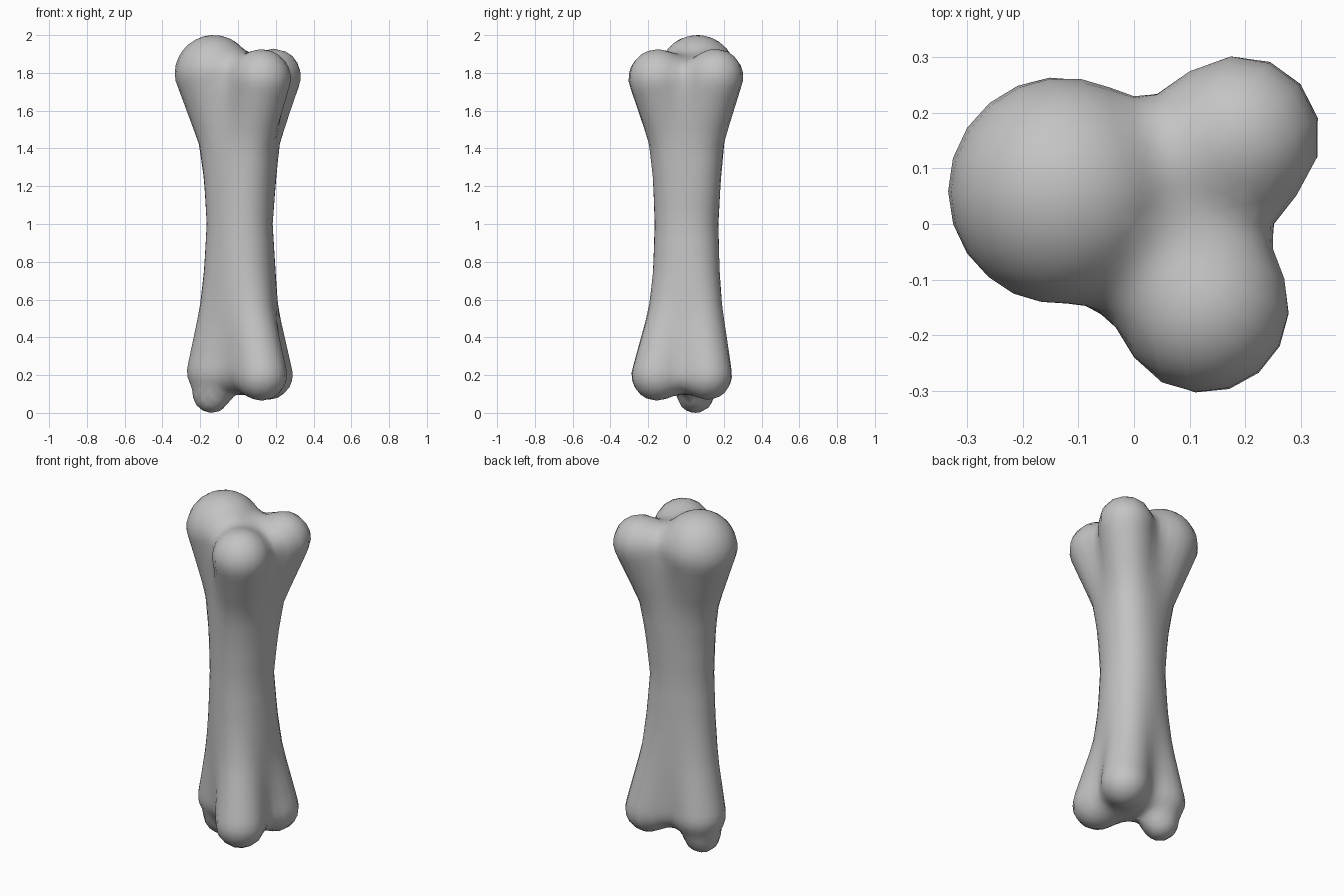
import bpy, bmesh, math
from mathutils import Vector

cube = bpy.data.objects.get("Cube")
if cube:
    bpy.data.objects.remove(cube, do_unlink=True)

# Rounded strands running the length of the bone: (x, y, z, radius)
STRANDS = [
    # large knuckle, right side
    [(-.13, .06, 1.795, .205), (-.075, .035, 1.45, .135), (-.058, .025, 1.24, .12),
     (-.05, .02, 1, .113), (-.058, .025, .75, .12), (-.08, .035, .53, .125),
     (-.13, .055, .22, .14), (-.14, .05, .10, .10)],
    # back left knuckle
    [(.188, .156, 1.78, .148), (.105, .085, 1.45, .115), (.08, .065, 1.24, .112),
     (.062, .052, 1, .11), (.08, .06, .75, .112), (.1, .08, .53, .115),
     (.16, .115, .2, .13)],
    # front left knuckle
    [(.125, -.15, 1.77, .155), (.075, -.085, 1.45, .112), (.055, -.06, 1.24, .108),
     (.045, -.052, 1, .104), (.055, -.06, .75, .107), (.075, -.085, .53, .113),
     (.125, -.155, .2, .135)],
    # inner core that fills the valleys
    [(.04, .02, 1.69, .15), (.01, 0, 1, .1), (.02, -.005, .25, .13)],
]
BLEND = 0.11
SIDES = 36
CAP_STEPS = 14
LOW, HIGH = 0.32, 1.68


def segments(strand):
    pts = [(Vector(p[:3]), p[3]) for p in strand]
    return [(a, b - a, (b - a).length_squared, ra, rb - ra)
            for (a, ra), (b, rb) in zip(pts, pts[1:])]


FIELDS = [segments(s) for s in STRANDS]


def strand_distance(p, segs):
    best = 9.0
    for a, ab, length2, ra, dr in segs:
        t = min(1.0, max(0.0, (p - a).dot(ab) / length2))
        best = min(best, (p - a - ab * t).length - ra - dr * t)
    return best


def bone_distance(p):
    """Smoothly blended distance to all strands."""
    d = 9.0
    for segs in FIELDS:
        e = strand_distance(p, segs)
        h = max(0.0, BLEND - abs(d - e))
        d = min(d, e) - h * h / (4 * BLEND)
    return d


def surface_point(z, tilt, turn):
    """Point where a ray from the axis leaves the bone."""
    origin = Vector((0, 0, z))
    ray = Vector((math.cos(tilt) * math.cos(turn),
                  math.cos(tilt) * math.sin(turn), math.sin(tilt)))
    near, far = 0.0, 0.6
    for _ in range(13):
        mid = (near + far) / 2
        if bone_distance(origin + ray * mid) < 0:
            near = mid
        else:
            far = mid
    return origin + ray * near


# Ring stations: lower cap, shaft, upper cap
quarter = math.pi / 2
stations = [(LOW, -quarter * (1 - i / CAP_STEPS)) for i in range(1, CAP_STEPS)]
stations += [(LOW + (HIGH - LOW) * i / 16, 0.0) for i in range(17)]
stations += [(HIGH, quarter * i / CAP_STEPS) for i in range(1, CAP_STEPS)]

bm = bmesh.new()
rings = [[bm.verts.new(surface_point(z, tilt, math.tau * i / SIDES))
          for i in range(SIDES)] for z, tilt in stations]
bottom = bm.verts.new(surface_point(LOW, -quarter, 0))
top = bm.verts.new(surface_point(HIGH, quarter, 0))
for i in range(SIDES):
    j = (i + 1) % SIDES
    for lower, upper in zip(rings, rings[1:]):
        bm.faces.new((lower[i], lower[j], upper[j], upper[i]))
    bm.faces.new((bottom, rings[0][j], rings[0][i]))
    bm.faces.new((top, rings[-1][i], rings[-1][j]))
for face in bm.faces:
    face.smooth = True

mesh = bpy.data.meshes.new("bone")
bm.to_mesh(mesh)
bm.free()
bone = bpy.data.objects.new("bone", mesh)
bpy.context.collection.objects.link(bone)

# Plain grey material
grey = bpy.data.materials.new("plain_grey")
grey.use_nodes = True
colour = (0.55, 0.55, 0.55, 1)
grey.diffuse_color = colour
for node in grey.node_tree.nodes:
    if node.type == "BSDF_PRINCIPLED":
        node.inputs["Base Color"].default_value = colour
mesh.materials.append(grey)
